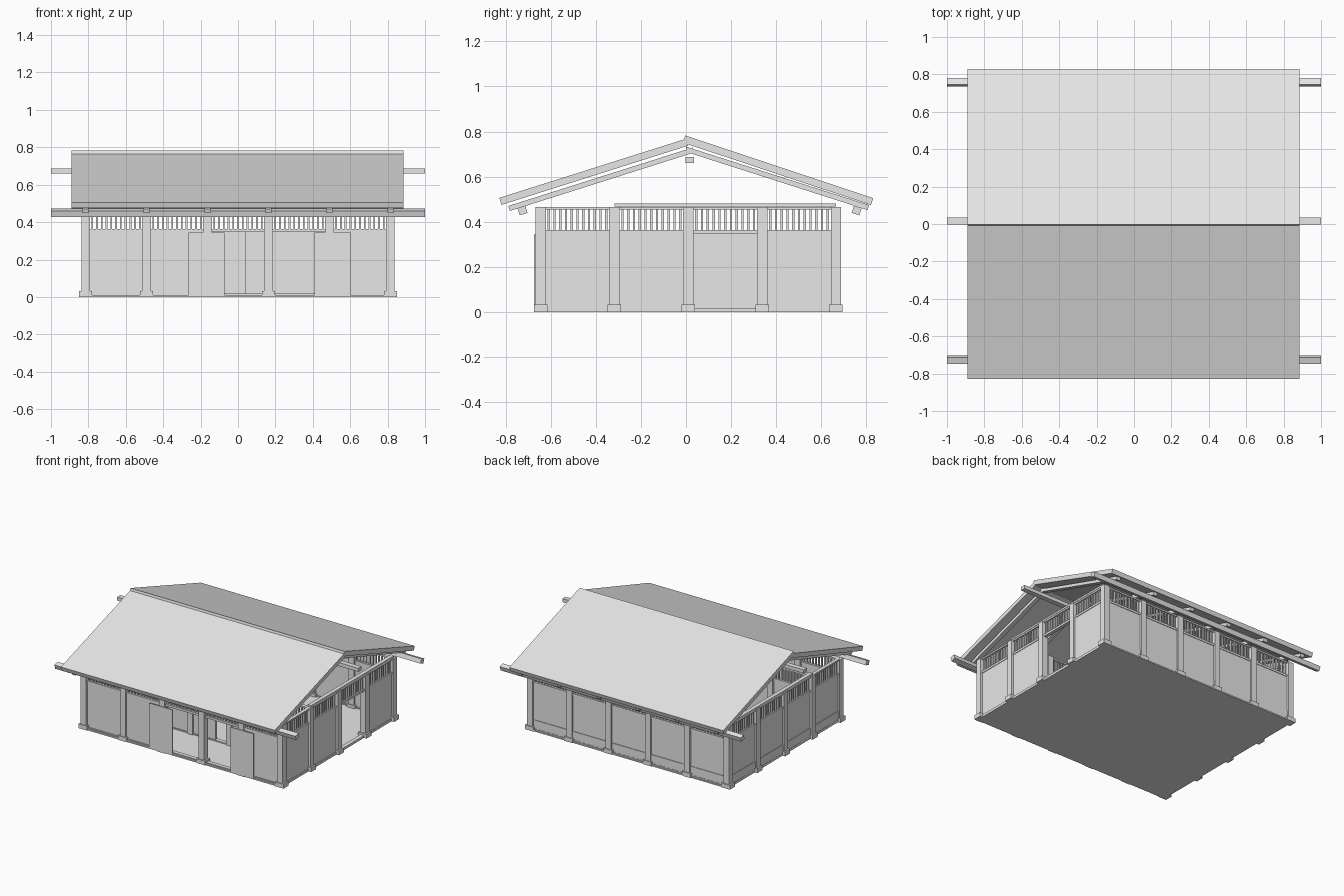
import bpy, bmesh, math
from mathutils import Vector, Matrix

if "Cube" in bpy.data.objects:
    bpy.data.objects.remove(bpy.data.objects["Cube"])

grey = bpy.data.materials.new("plain_grey")
grey.use_nodes = True
grey.diffuse_color = (0.8, 0.8, 0.8, 1)
grey.node_tree.nodes["Principled BSDF"].inputs["Base Color"].default_value = (0.8, 0.8, 0.8, 1)


def finish(name, bm):
    bmesh.ops.recalc_face_normals(bm, faces=bm.faces)
    mesh = bpy.data.meshes.new(name)
    bm.to_mesh(mesh)
    bm.free()
    mesh.materials.append(grey)
    obj = bpy.data.objects.new(name, mesh)
    bpy.context.collection.objects.link(obj)
    return obj


def boxes(name, items):
    """One object from (centre, size, tilt about x) boxes."""
    bm = bmesh.new()
    for centre, size, tilt in items:
        m = Matrix.Translation(centre) @ Matrix.Rotation(tilt, 4, 'X') @ Matrix.Diagonal((*size, 1))
        bmesh.ops.create_cube(bm, size=1, matrix=m)
    return finish(name, bm)


def prisms(name, profile, spans):
    """Extrude a y-z profile along each x span."""
    bm = bmesh.new()
    for x0, x1 in spans:
        face = bm.faces.new([bm.verts.new((x0, y, z)) for y, z in profile])
        out = bmesh.ops.extrude_face_region(bm, geom=[face])
        moved = [v for v in out["geom"] if isinstance(v, bmesh.types.BMVert)]
        bmesh.ops.translate(bm, verts=moved, vec=(x1 - x0, 0, 0))
    return finish(name, bm)


XS = [-0.815 + i * 0.326 for i in range(6)]
YS = [-0.645 + i * 0.3275 for i in range(5)]
FRONT, PARTITION, BACK = YS[0], YS[1], YS[4]
POST, TOP, PANEL_TOP = 0.046, 0.465, 0.35

# Floor slab
boxes("floor", [((0, 0.01, 0.005), (1.66, 1.36, 0.01), 0)])

# Perimeter posts with footings, and posts of the inner partition
ring = [(x, y) for x in XS for y in YS if x in (XS[0], XS[-1]) or y in (FRONT, BACK)]
inner = [(x, PARTITION) for x in XS[1:-1]]
boxes("posts", [((x, y, TOP / 2), (POST, POST, TOP), 0) for x, y in ring + inner])
boxes("post_footings", [((x, y, 0.016), (0.07, 0.06, 0.032), 0) for x, y in ring])


def bay(a, b, along_x, offset, parts, solid=True, skirting=0):
    """Fill one bay between posts a and b with panel, rails and slats."""
    length, mid = b - a, (a + b) / 2

    def part(kind, pos, z, width, thick, height, shift=0):
        if along_x:
            item = ((pos, offset + shift, z), (width, thick, height), 0)
        else:
            item = ((offset + shift, pos, z), (thick, width, height), 0)
        parts[kind].append(item)

    if solid:
        part("wall_panels", mid, PANEL_TOP / 2, length, 0.018, PANEL_TOP)
    if skirting:
        part("skirting_boards", mid, 0.045, length, 0.005, 0.07, skirting * 0.011)
    part("rails", mid, 0.012, length, 0.03, 0.012)
    part("rails", mid, PANEL_TOP + 0.006, length, 0.026, 0.016)
    part("rails", mid, TOP - 0.005, length, 0.026, 0.012)
    count = 11
    clear = length - POST
    for i in range(count):
        pos = a + POST / 2 + clear * (i + 0.5) / count
        part("lattice_slats", pos, (PANEL_TOP + TOP) / 2, 0.01, 0.012, TOP - PANEL_TOP)


# Outer walls: two open bays in front, one doorway in the left end
parts = {"wall_panels": [], "skirting_boards": [], "rails": [], "lattice_slats": []}
for i, (a, b) in enumerate(zip(XS, XS[1:])):
    bay(a, b, True, FRONT, parts, solid=i not in (2, 3))
    bay(a, b, True, BACK, parts, skirting=1)
    bay(a, b, True, PARTITION, parts, solid=i != 2)
for i, (a, b) in enumerate(zip(YS, YS[1:])):
    bay(a, b, False, XS[0], parts, skirting=-1)
    bay(a, b, False, XS[-1], parts, solid=i != 2)

# Partition panel beside the inner doorway
parts["wall_panels"].append(((-0.06, PARTITION, PANEL_TOP / 2), (0.2, 0.018, PANEL_TOP), 0))
for name, items in parts.items():
    boxes(name, items)

# Sliding doors parked outside the front wall
boxes("sliding_doors", [((x, FRONT - 0.026, 0.176), (0.192, 0.008, 0.336), 0)
                        for x in (-0.168, 0.505)])

# Wall plates over the room behind the partition
room = (PARTITION + BACK) / 2
boxes("wall_plates", [((x, room, 0.474), (0.03, BACK - PARTITION, 0.014), 0)
                      for x in (XS[0], XS[-1])])

# Long beams: two tilted eaves beams and the ridge beam
PITCH = math.atan(0.317)
boxes("eaves_beams", [((0, -0.725, 0.45), (2, 0.036, 0.034), PITCH),
                      ((0, 0.757, 0.45), (2, 0.036, 0.034), -PITCH)])
boxes("ridge_beam", [((0, 0.016, 0.673), (2, 0.037, 0.027), 0)])

# Rafters over every post line
spans = [(x - 0.016, x + 0.016) for x in XS]
prisms("front_rafters", [(-0.788, 0.47), (0.03, 0.729), (0.036, 0.707), (-0.781, 0.448)], spans)
prisms("back_rafters", [(0, 0.733), (0.812, 0.474), (0.805, 0.452), (0, 0.71)], spans)

# Roof slabs, the back one lapping over the ridge
roof = [(-0.89, 0.885)]
prisms("front_roof", [(-0.828, 0.506), (0, 0.768), (0.008, 0.737), (-0.818, 0.475)], roof)
prisms("back_roof", [(-0.004, 0.783), (0.83, 0.505), (0.82, 0.474), (-0.012, 0.75)], roof)
